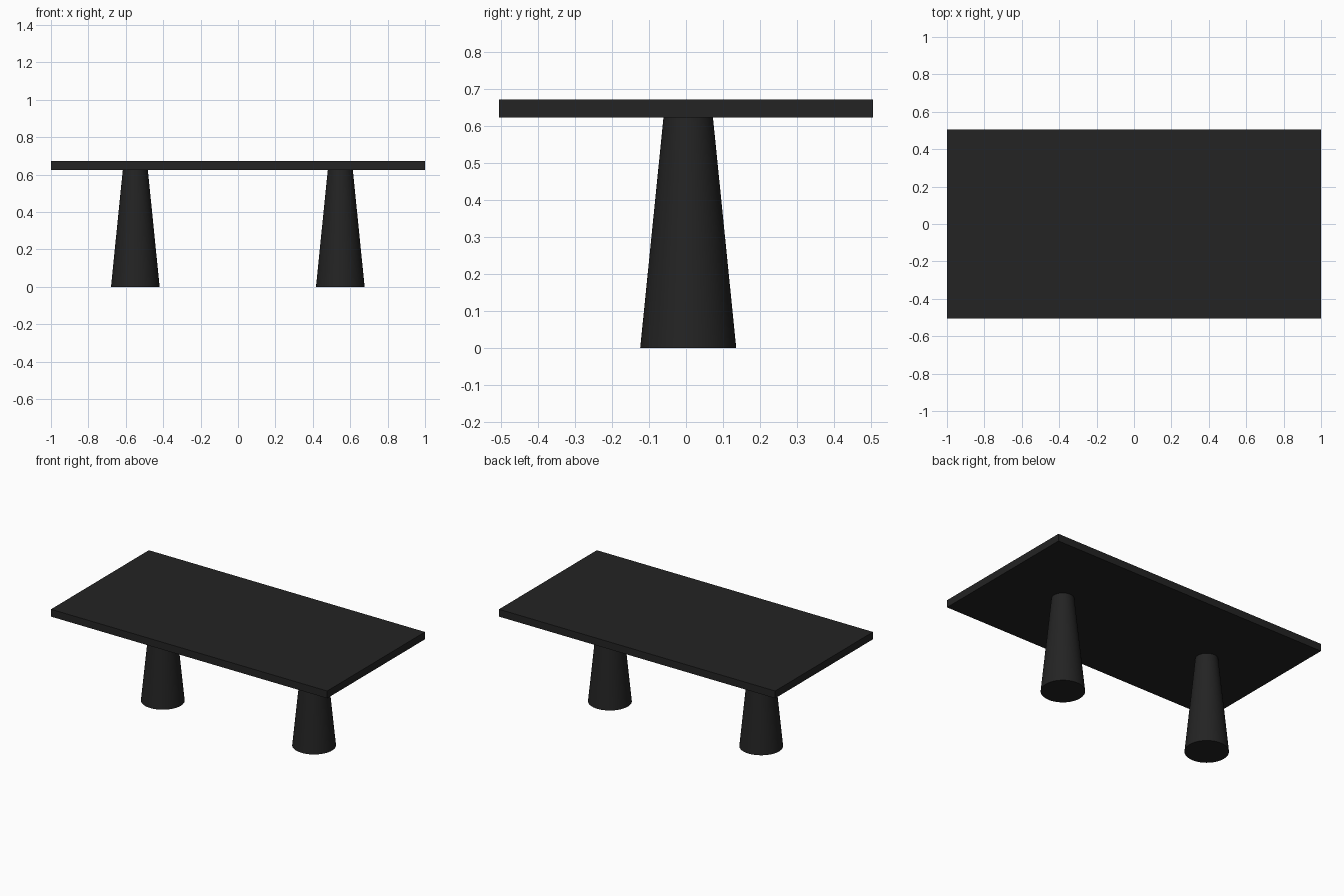
import bpy, math

if "Cube" in bpy.data.objects:
    bpy.data.objects.remove(bpy.data.objects["Cube"])

black = bpy.data.materials.new("matte black")
black.diffuse_color = (0.017, 0.017, 0.017, 1)
black.use_nodes = True
black.node_tree.nodes["Principled BSDF"].inputs["Base Color"].default_value = black.diffuse_color

TOP, UNDER = 0.672, 0.624   # heights of the tabletop faces
HALF_DEPTH = 0.506

# Tabletop slab
bpy.ops.mesh.primitive_cube_add(size=1, location=(0, 0, (TOP + UNDER) / 2))
top = bpy.context.object
top.name = "tabletop"
top.scale = (2, HALF_DEPTH * 2, TOP - UNDER)
bpy.ops.object.transform_apply(location=False, rotation=False, scale=True)
top.data.materials.append(black)


# Tapered round pedestals
def pedestal(name, x):
    bpy.ops.mesh.primitive_cone_add(vertices=64, radius1=0.13, radius2=0.067,
                                    depth=UNDER, location=(x, 0.006, UNDER / 2))
    leg = bpy.context.object
    leg.name = name
    leg.data.materials.append(black)
    bpy.ops.object.shade_smooth_by_angle(angle=math.radians(30))


pedestal("left_pedestal", -0.549)
pedestal("right_pedestal", 0.547)
